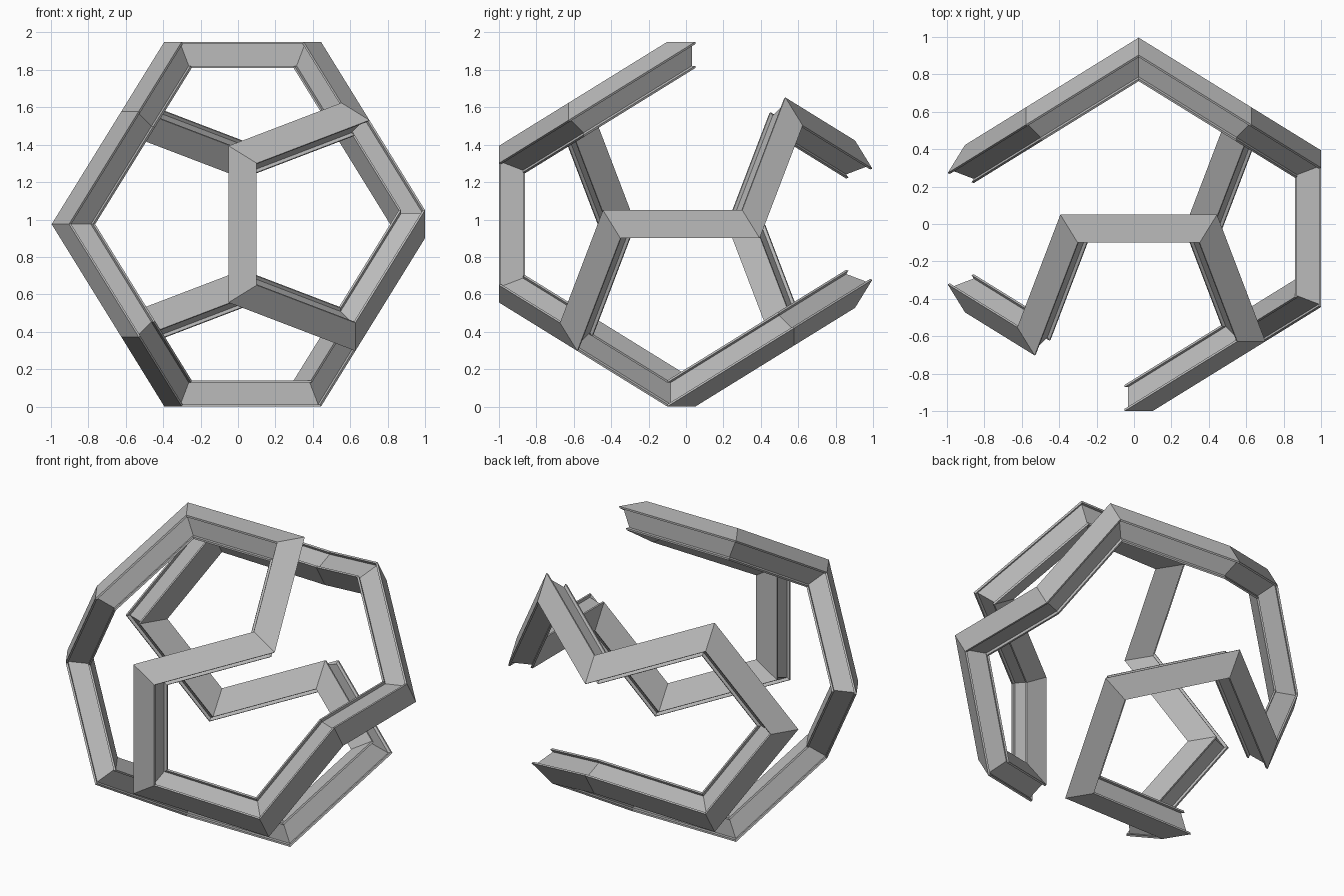
import bpy
import bmesh
from math import radians, sqrt
from mathutils import Matrix, Vector

cube = bpy.data.objects.get("Cube")
if cube:
    bpy.data.objects.remove(cube, do_unlink=True)

RADIUS = 0.975      # centre to the outer face of each bar
HALF = 0.075        # half the bar width
DEPTH = 0.14        # bar depth towards the centre
LIP = 0.012         # thickness of the lips beside each groove
GROOVE = 0.018      # groove depth on both sides
CENTRE = Vector((0.025, -0.025, 0.975))

# Single grey material
grey = bpy.data.materials.new("plain_grey")
grey.use_nodes = True
colour = (0.5, 0.5, 0.5, 1)
grey.diffuse_color = colour
grey.node_tree.nodes["Principled BSDF"].inputs["Base Color"].default_value = colour

# Closed walk along dodecahedron edges, visiting every corner once
phi = (1 + sqrt(5)) / 2
a, c = RADIUS / phi ** 2, RADIUS
path = [Vector((-a, 0, c)), Vector((a, 0, c))]
for turn in ("RRLLLRLRLR" * 2)[:-2]:
    angle = radians(120 if turn == "R" else -120)
    path.append(Matrix.Rotation(angle, 3, path[-1]) @ path[-2])

# Bar section: (sideways, inward), grooved on both sides
right = [(HALF, 0), (HALF, LIP), (HALF - GROOVE, LIP),
         (HALF - GROOVE, DEPTH - LIP), (HALF, DEPTH - LIP), (HALF, DEPTH)]
section = right + [(-w, h) for w, h in reversed(right)]


def mitred_ring(bm, i):
    """Section of the bar leaving corner i, cut on the mitre plane there."""
    before, here, after = path[i - 1], path[i], path[(i + 1) % len(path)]
    along = (after - here).normalized()
    out = (after + here).normalized()
    side = out.cross(along)
    plane = (here - before).normalized() + along
    ring = []
    for w, h in section:
        p = out * (RADIUS - h) + side * w
        p -= along * (p.dot(plane) / along.dot(plane))
        ring.append(bm.verts.new(p + CENTRE))
    return ring


# Sweep the section round the whole walk
bm = bmesh.new()
rings = [mitred_ring(bm, i) for i in range(len(path))]
for i, ring in enumerate(rings):
    last = rings[i - 1]
    for j in range(len(section)):
        bm.faces.new((last[j - 1], last[j], ring[j], ring[j - 1]))
bmesh.ops.recalc_face_normals(bm, faces=bm.faces)
mesh = bpy.data.meshes.new("grooved_frame")
bm.to_mesh(mesh)
bm.free()
mesh.materials.append(grey)
frame = bpy.data.objects.new("grooved_frame", mesh)
bpy.context.collection.objects.link(frame)
